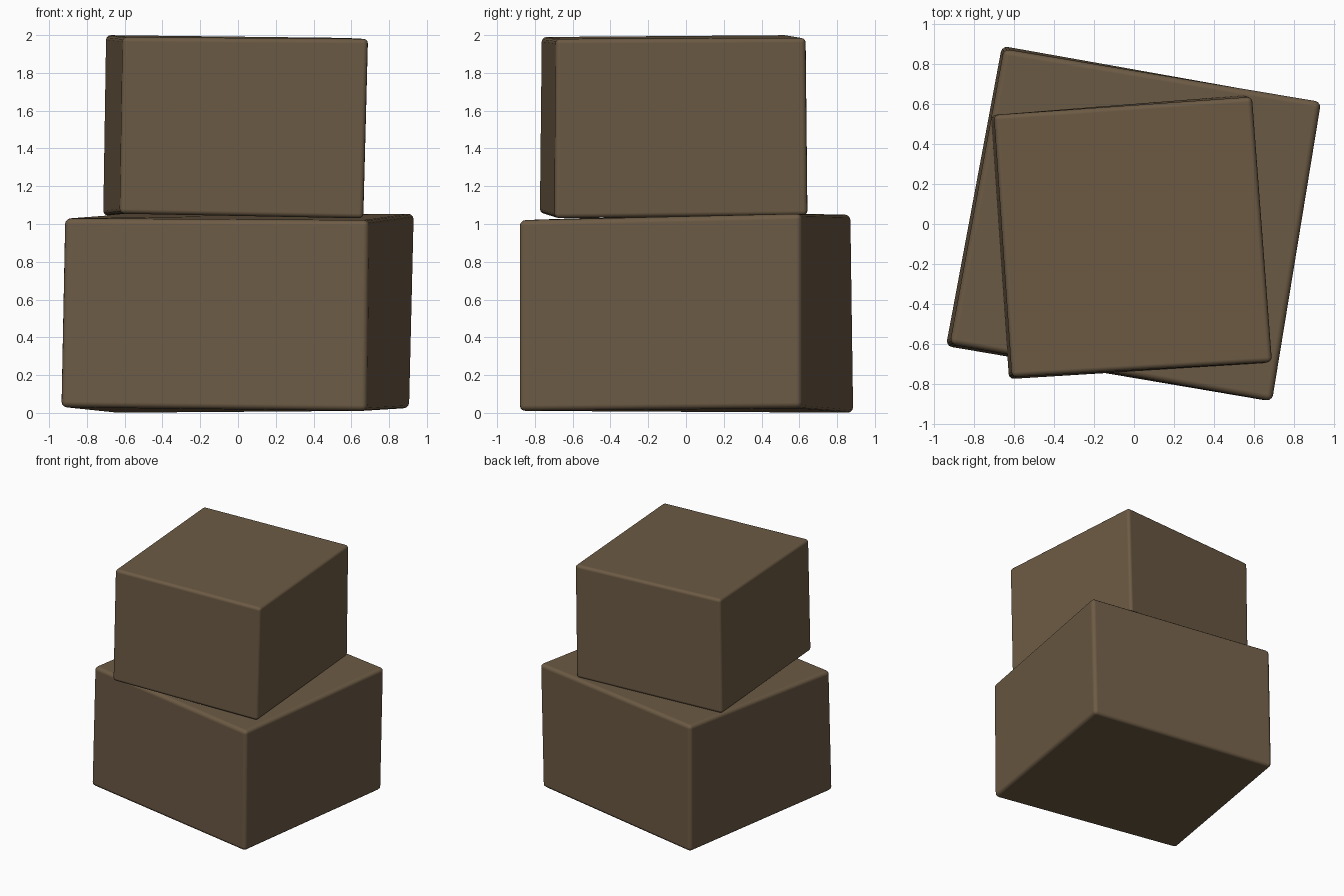
import bpy
import bmesh
import math

# Remove the default object
default_cube = bpy.data.objects.get("Cube")
if default_cube:
    bpy.data.objects.remove(default_cube, do_unlink=True)


def make_material(name, rgb):
    material = bpy.data.materials.new(name)
    material.use_nodes = True
    colour = (*rgb, 1)
    material.diffuse_color = colour
    material.node_tree.nodes["Principled BSDF"].inputs["Base Color"].default_value = colour
    return material


def make_block(name, bottom, top, edge_width, material):
    """Loft a slightly uneven block between two four-cornered outlines, then round its edges."""
    bm = bmesh.new()
    lower = [bm.verts.new(point) for point in bottom]
    upper = [bm.verts.new(point) for point in top]
    bm.faces.new(reversed(lower))
    bm.faces.new(upper)
    for i in range(4):
        j = (i + 1) % 4
        bm.faces.new((lower[i], lower[j], upper[j], upper[i]))
    bmesh.ops.recalc_face_normals(bm, faces=bm.faces[:])

    mesh = bpy.data.meshes.new(name)
    bm.to_mesh(mesh)
    bm.free()
    mesh.materials.append(material)
    block = bpy.data.objects.new(name, mesh)
    bpy.context.scene.collection.objects.link(block)

    # Soft rounded edges with flat faces
    bpy.ops.object.select_all(action="DESELECT")
    block.select_set(True)
    bpy.context.view_layer.objects.active = block
    bpy.ops.object.shade_smooth_by_angle(angle=math.radians(40))
    bevel = block.modifiers.new("rounded_edges", "BEVEL")
    bevel.width = edge_width
    bevel.segments = 3
    bevel.limit_method = "NONE"
    bevel.harden_normals = True
    return block


brown = make_material("earthy_brown", (0.15, 0.103, 0.058))

# Corners run front left edge, front right edge, back right edge, back left edge as seen from the front
# Wide block resting on the ground
make_block(
    "lower_block",
    bottom=[(-0.94, -0.61, 0.03), (0.68, -0.885, 0.01), (0.91, 0.61, 0.025), (-0.66, 0.89, 0)],
    top=[(-0.92, -0.6, 1.03), (0.69, -0.885, 1.02), (0.935, 0.61, 1.055), (-0.65, 0.875, 1.05)],
    edge_width=0.03,
    material=brown,
)

# Smaller block, turned the other way on top
make_block(
    "upper_block",
    bottom=[(-0.625, -0.775, 1.055), (0.665, -0.695, 1.03), (0.57, 0.645, 1.045), (-0.715, 0.545, 1.045)],
    top=[(-0.61, -0.765, 1.99), (0.69, -0.69, 1.98), (0.59, 0.635, 1.985), (-0.7, 0.545, 2)],
    edge_width=0.025,
    material=brown,
)
